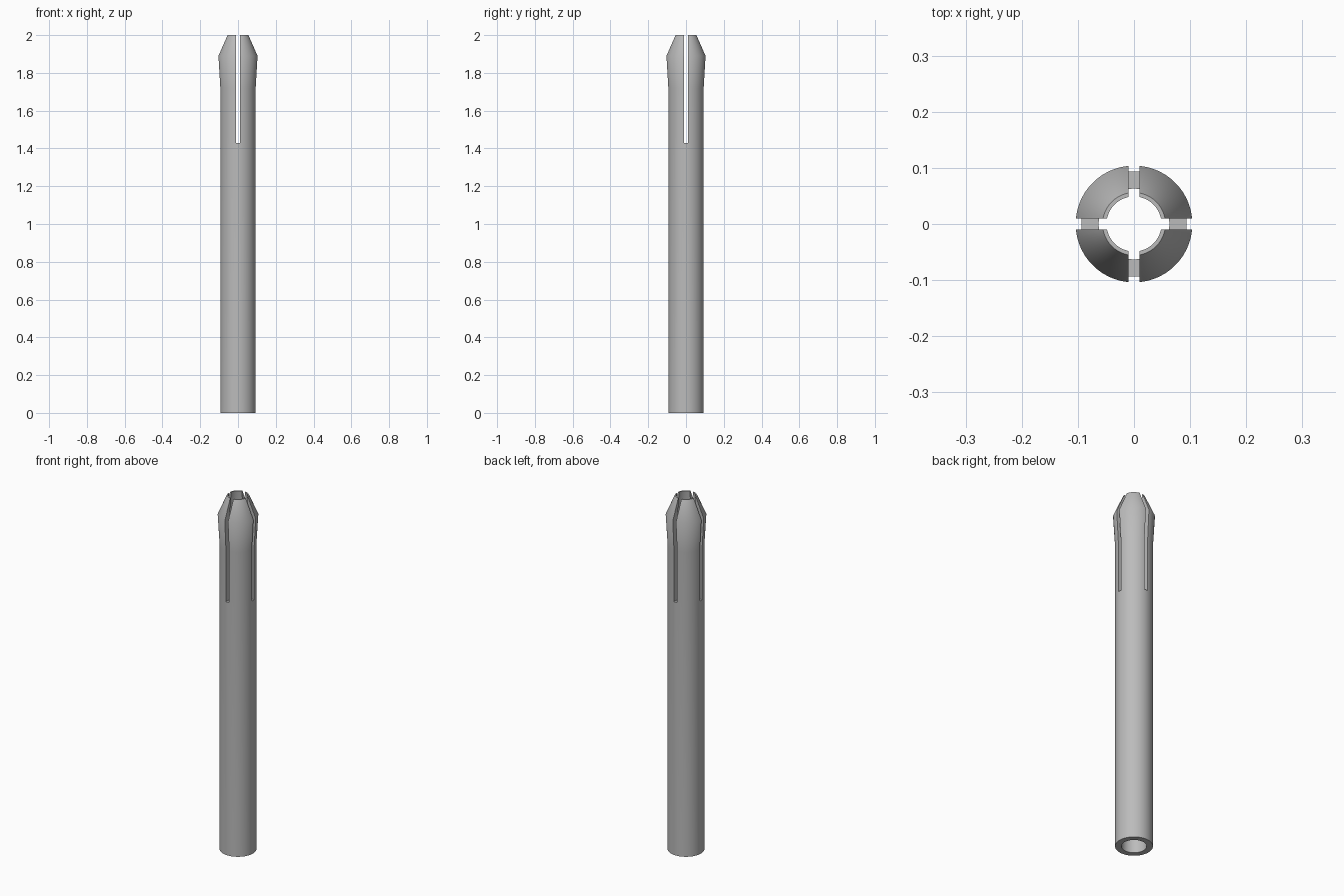
import bpy
import bmesh
import math
from mathutils import Matrix

cube = bpy.data.objects.get("Cube")
if cube:
    bpy.data.objects.remove(cube, do_unlink=True)

SEGMENTS = 96
SLOT_FLOOR, SLOT_WIDTH = 1.43, 0.02

# One steel-grey material
steel = bpy.data.materials.new("steel grey")
steel.use_nodes = True
colour = (0.5, 0.5, 0.5, 1)
steel.diffuse_color = colour
steel.node_tree.nodes["Principled BSDF"].inputs["Base Color"].default_value = colour


def add_object(name, bm):
    bmesh.ops.recalc_face_normals(bm, faces=bm.faces)
    mesh = bpy.data.meshes.new(name)
    bm.to_mesh(mesh)
    bm.free()
    obj = bpy.data.objects.new(name, mesh)
    bpy.context.collection.objects.link(obj)
    return obj


def lathe(name, profile):
    """Revolve a closed (radius, height) profile about z."""
    bm = bmesh.new()
    rings = []
    for i in range(SEGMENTS):
        a = math.tau * (i + 0.5) / SEGMENTS
        rings.append([bm.verts.new((r * math.cos(a), r * math.sin(a), z)) for r, z in profile])
    for i, ring in enumerate(rings):
        following = rings[(i + 1) % SEGMENTS]
        for j in range(len(profile)):
            k = (j + 1) % len(profile)
            bm.faces.new((ring[j], following[j], following[k], ring[k]))
    return add_object(name, bm)


# Hollow tube with a flared, tapered head
sleeve = lathe("split_sleeve", [
    (0.063, 0), (0.094, 0), (0.094, 1.72), (0.104, 1.89),
    (0.056, 2), (0.049, 2), (0.063, 1.89)])
sleeve.data.materials.append(steel)

# Crossed slots that split the head into four jaws
cutters = []
for name, size in (("slot_cutter_x", (1, SLOT_WIDTH, 1)), ("slot_cutter_y", (SLOT_WIDTH, 1, 1))):
    bm = bmesh.new()
    bmesh.ops.create_cube(bm, size=1, matrix=Matrix.Translation((0, 0, SLOT_FLOOR + 0.5)) @ Matrix.Diagonal((*size, 1)))
    cutter = add_object(name, bm)
    cutter.hide_render = True
    cutters.append(cutter)
    slot = sleeve.modifiers.new(name, 'BOOLEAN')
    slot.operation = 'DIFFERENCE'
    slot.solver = 'EXACT'
    slot.object = cutter

# Apply the cuts and shade smooth with sharp edges
bpy.ops.object.select_all(action='DESELECT')
sleeve.select_set(True)
bpy.context.view_layer.objects.active = sleeve
for cutter in cutters:
    bpy.ops.object.modifier_apply(modifier=cutter.name)
for cutter in cutters:
    bpy.data.objects.remove(cutter, do_unlink=True)
bpy.ops.object.shade_smooth_by_angle(angle=math.radians(30))
